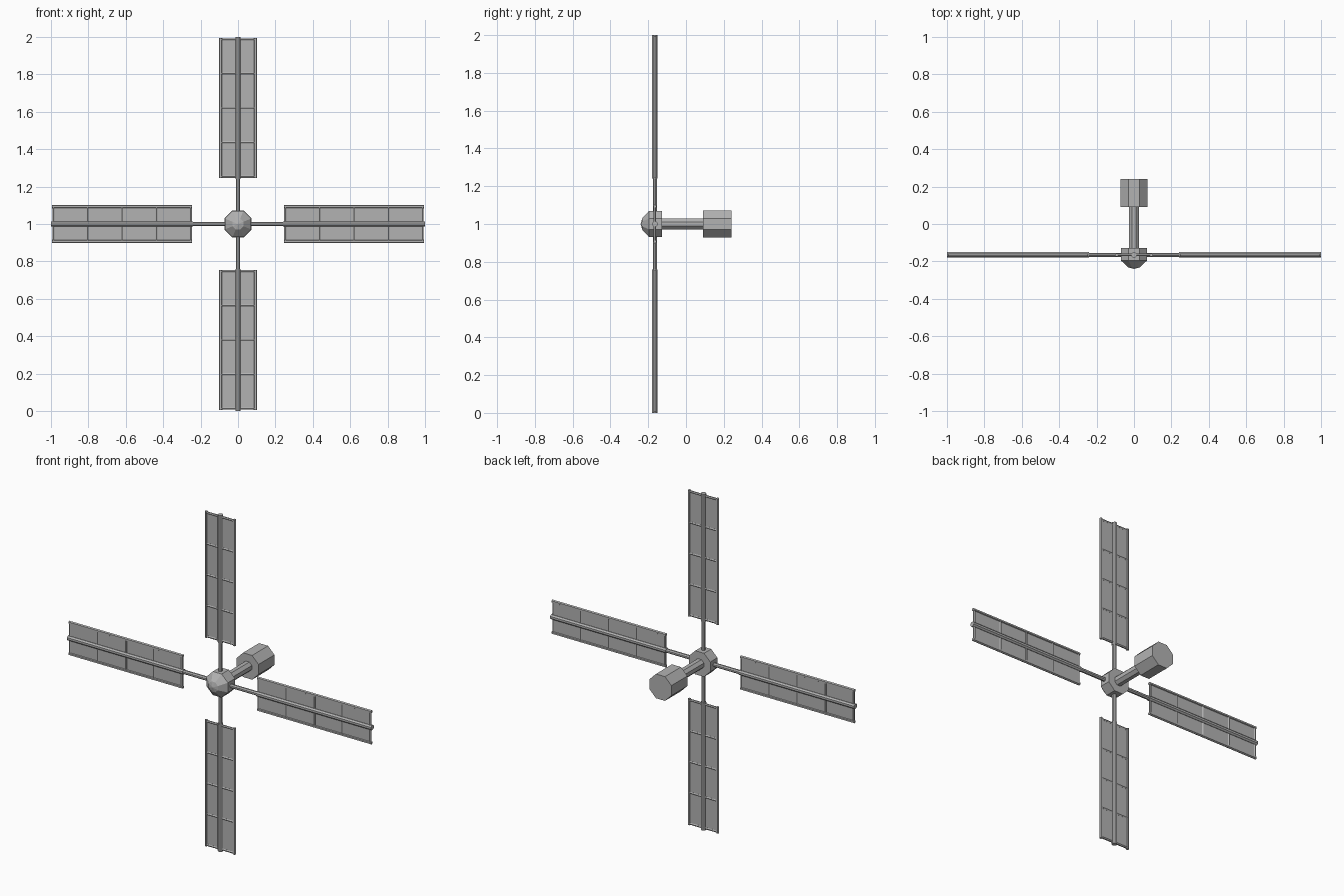
import bpy, bmesh, math
from mathutils import Matrix, Vector

cube = bpy.data.objects.get("Cube")
if cube:
    bpy.data.objects.remove(cube, do_unlink=True)

GREY = (0.45, 0.45, 0.45, 1.0)
mat = bpy.data.materials.new("plain grey")
mat.use_nodes = True
mat.diffuse_color = GREY
mat.node_tree.nodes["Principled BSDF"].inputs["Base Color"].default_value = GREY

SAIL_Y = -0.165
CENTRE = Vector((0, SAIL_Y, 1))


def rod(bm, start, end, r1, r2=None, sides=8):
    """Straight faceted rod (or cone frustum) with flats facing the axes."""
    start, end = Vector(start), Vector(end)
    axis = end - start
    turn = axis.to_track_quat('Z', 'Y').to_matrix().to_4x4()
    m = (Matrix.Translation((start + end) / 2) @ turn
         @ Matrix.Rotation(math.pi / sides, 4, 'Z'))
    k = 1 / math.cos(math.pi / sides)
    bmesh.ops.create_cone(bm, cap_ends=True, segments=sides, radius1=r1 * k,
                          radius2=(r1 if r2 is None else r2) * k,
                          depth=axis.length, matrix=m)


def box(bm, centre, size):
    m = Matrix.Translation(centre) @ Matrix.Diagonal((*size, 1))
    bmesh.ops.create_cube(bm, size=1, matrix=m)


def finish(name, bm, matrix=None):
    mesh = bpy.data.meshes.new(name)
    bm.to_mesh(mesh)
    bm.free()
    mesh.materials.append(mat)
    ob = bpy.data.objects.new(name, mesh)
    bpy.context.collection.objects.link(ob)
    if matrix:
        ob.matrix_world = matrix
    return ob


# Hub: octagonal drum with a blunt pointed nose
bm = bmesh.new()
rings = [(-0.128, 0.07), (-0.195, 0.07), (-0.232, 0.03), (-0.24, 0.0)]
for (y0, r0), (y1, r1) in zip(rings, rings[1:]):
    rod(bm, (0, y0, 1), (0, y1, 1), r0, r1)
bmesh.ops.remove_doubles(bm, verts=bm.verts, dist=0.0005)
finish("hub", bm)

# Axle and rear drum
bm = bmesh.new()
rod(bm, (0, -0.14, 1), (0, 0.1, 1), 0.028)
finish("axle", bm)
bm = bmesh.new()
rod(bm, (0, 0.09, 1), (0, 0.24, 1), 0.072)
finish("rear_drum", bm)

# Four sails, each built pointing up and turned about the axle
INNER, OUTER, HALF = 0.245, 0.995, 0.093
for i, name in enumerate(("top", "left", "bottom", "right")):
    place = Matrix.Translation(CENTRE) @ Matrix.Rotation(i * math.pi / 2, 4, 'Y')

    bm = bmesh.new()
    rod(bm, (0, 0, 0.05), (0, 0, INNER), 0.011)
    rod(bm, (0, 0, INNER - 0.005), (0, 0, 1.0), 0.014)
    finish(name + "_spar", bm, place)

    bm = bmesh.new()
    for side in (-1, 1):
        rod(bm, (side * HALF, 0, INNER), (side * HALF, 0, OUTER), 0.008, sides=6)
    for n in range(5):
        z = INNER + 0.008 + n * (OUTER - INNER - 0.016) / 4
        rod(bm, (-HALF, 0, z), (HALF, 0, z), 0.006, sides=6)
    finish(name + "_sail_frame", bm, place)

    bm = bmesh.new()
    box(bm, (0, 0, (INNER + OUTER) / 2),
        (2 * HALF, 0.006, OUTER - INNER - 0.016))
    finish(name + "_sail_panel", bm, place)
